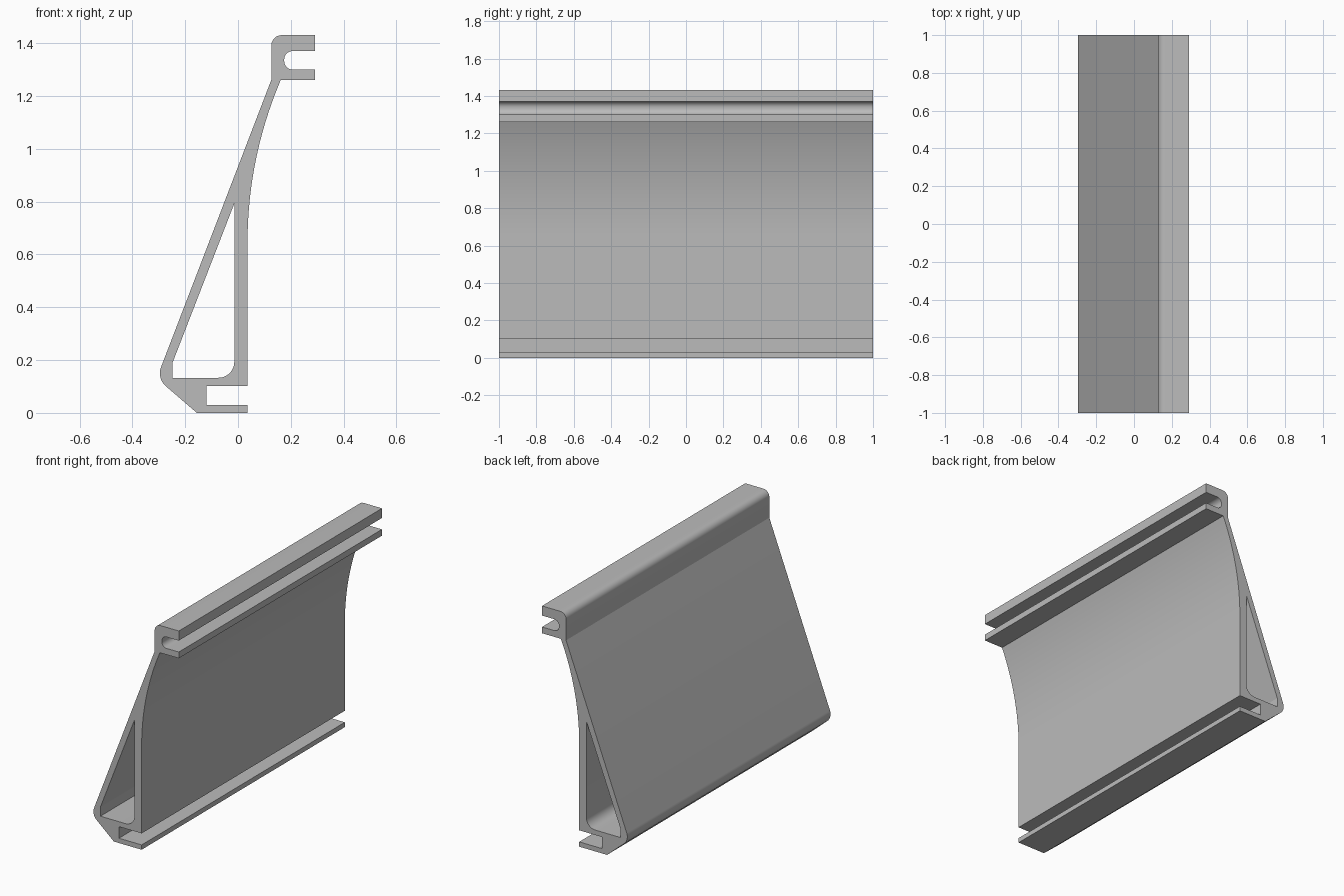
import bpy
import bmesh
from math import cos, sin, radians, atan
from mathutils import Vector

cube = bpy.data.objects.get("Cube")
if cube:
    bpy.data.objects.remove(cube, do_unlink=True)

metal = bpy.data.materials.new("grey metal")
metal.use_nodes = True
grey = (0.5, 0.5, 0.5, 1)
metal.diffuse_color = grey
metal.node_tree.nodes["Principled BSDF"].inputs["Base Color"].default_value = grey


def arc(cx, cz, r, start, end, steps=8):
    """Points along a circular arc, angles in degrees."""
    angles = [radians(start + (end - start) * i / steps) for i in range(steps + 1)]
    return [(cx + r * cos(a), cz + r * sin(a)) for a in angles]


# Concave face: an arc that leaves the upright wall tangentially
wall_x, wall_top, rise, run = 0.036, 0.645, 0.616, 0.126
radius = (rise ** 2 + run ** 2) / (2 * run)
sweep = 2 * atan(run / rise) * 180 / 3.14159265
face_arc = arc(wall_x + radius, wall_top, radius, 180, 180 - sweep, 20)

# Outer outline, anticlockwise from the bottom lip
outline = [(-0.156, 0), (wall_x, 0), (wall_x, 0.03), (-0.12, 0.03),
           (-0.12, 0.102), (wall_x, 0.102)]
outline += face_arc
outline += [(0.292, 1.261), (0.292, 1.3)]
outline += arc(0.208, 1.333, 0.033, 270, 180)          # rounded slot floor
outline += arc(0.208, 1.338, 0.033, 180, 90)
outline += [(0.292, 1.371), (0.292, 1.431)]
outline += arc(0.166, 1.391, 0.04, 90, 180)            # rounded hook shoulder
outline += [(0.126, 1.261)]
outline += arc(-0.232, 0.15, 0.064, 158.5, 230)        # rounded lower corner

# Triangular hollow
hollow = [(-0.014, 0.793), (-0.248, 0.19), (-0.248, 0.133)]
hollow += arc(-0.074, 0.193, 0.06, 270, 360)

# Fill the section and extrude it along the length
bm = bmesh.new()
edges = []
for loop in (outline, hollow):
    verts = [bm.verts.new((x, -1, z)) for x, z in loop]
    edges += [bm.edges.new((a, b)) for a, b in zip(verts, verts[1:] + verts[:1])]
bmesh.ops.triangle_fill(bm, edges=edges, use_beauty=True, normal=Vector((0, -1, 0)))
result = bmesh.ops.extrude_face_region(bm, geom=bm.faces[:], use_keep_orig=True)
moved = [v for v in result["geom"] if isinstance(v, bmesh.types.BMVert)]
bmesh.ops.translate(bm, verts=moved, vec=(0, 2, 0))
bmesh.ops.recalc_face_normals(bm, faces=bm.faces[:])

mesh = bpy.data.meshes.new("extruded_rail")
bm.to_mesh(mesh)
bm.free()
mesh.materials.append(metal)
rail = bpy.data.objects.new("extruded_rail", mesh)
bpy.context.collection.objects.link(rail)

bpy.ops.object.select_all(action="DESELECT")
rail.select_set(True)
bpy.context.view_layer.objects.active = rail
bpy.ops.object.shade_smooth_by_angle(angle=radians(20))
